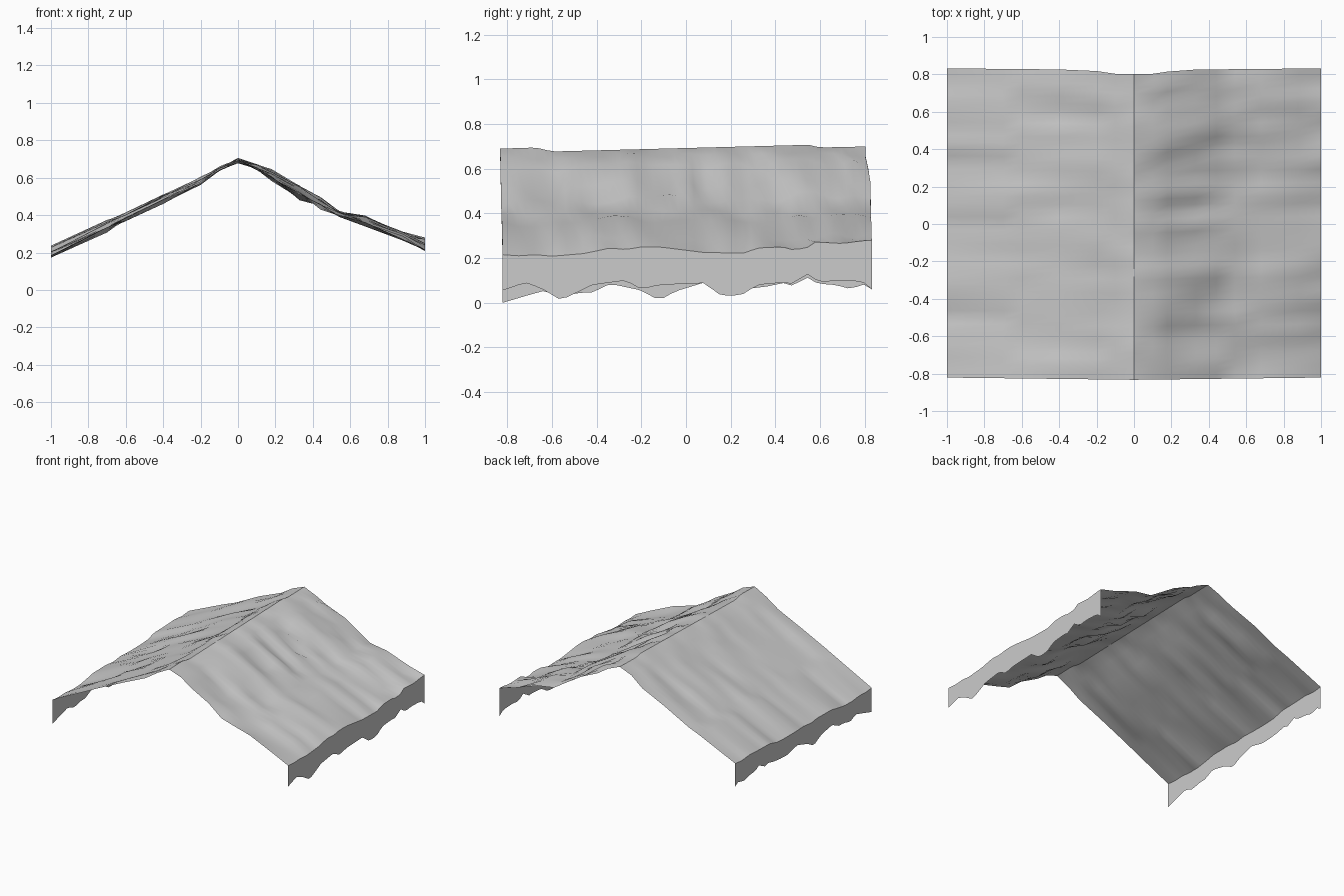
import bpy, bmesh, random, math

if "Cube" in bpy.data.objects:
    bpy.data.objects.remove(bpy.data.objects["Cube"])

random.seed(4)


def interp(pts, v):
    # piecewise linear lookup in a list of (position, value...)
    if v <= pts[0][0]:
        return pts[0][1:]
    for a, b in zip(pts, pts[1:]):
        if v <= b[0]:
            f = (v - a[0]) / (b[0] - a[0])
            return [p + (q - p) * f for p, q in zip(a[1:], b[1:])]
    return pts[-1][1:]


# slope profiles: distance from ridge, lowest height, highest height
LEFT = [(0.1, .635, .66), (0.2, .555, .605), (0.4, .46, .51), (0.6, .365, .415), (0.7, .305, .375), (1, .165, .245)]
RIGHT = [(0.1, .64, .68), (0.18, .56, .655), (0.33, .475, .57), (0.44, .42, .51), (0.54, .385, .43),
         (0.68, .335, .405), (0.88, .25, .325), (1, .21, .28)]
# ridge line and how high each slope lies along y (0 lowest, 1 highest)
RIDGE = [(-.83, .69), (-.67, .695), (-.6, .677), (.55, .707), (.6, .695), (.83, .70)]
LEFT_LIE = [(-.83, .35), (-.6, .2), (-.3, .35), (0, .5), (.3, .6), (.6, .75), (.83, .95)]
RIGHT_LIE = [(-.83, .2), (-.6, .3), (-.3, .6), (0, .5), (.25, .4), (.5, .65), (.65, .7), (.83, .6)]
RIGHT_EAVE = [(-.82, .215), (-.75, .21), (-.67, .215), (-.6, .208), (-.46, .22), (-.4, .232), (-.34, .245),
              (-.27, .238), (-.2, .25), (-.12, .25), (0, .235), (.08, .225), (.26, .222), (.32, .245),
              (.43, .25), (.48, .237), (.54, .245), (.58, .272), (.7, .265), (.77, .275), (.82, .28)]
# ragged lower edges of the hanging flaps
RIGHT_RAG = [(-.82, .055), (-.72, .09), (-.65, .065), (-.56, .012), (-.48, .05), (-.42, .08), (-.27, .1),
             (-.2, .06), (-.12, .08), (.08, .088), (.16, .03), (.25, .035), (.32, .08), (.43, .09),
             (.48, .085), (.54, .13), (.6, .09), (.67, .1), (.79, .095), (.83, .06)]
LEFT_RAG = [(-.82, 0), (-.72, .03), (-.63, .055), (-.56, .025), (-.48, .045), (-.42, .045), (-.34, .085),
            (-.27, .07), (-.2, .055), (-.12, .01), (-.05, .05), (.08, .09), (.2, .06), (.3, .065),
            (.38, .075), (.43, .09), (.48, .075), (.54, .115), (.59, .085), (.67, .08), (.74, .06), (.79, .085),
            (.83, .06)]
ROWS = 46


def row_y(x, f):
    # ends bow slightly; the back end dips in at the ridge
    front = -.833 + .012 * abs(x)
    back = interp([(0.1, .803), (.25, .825), (1, .832)], abs(x))[0]
    return front + (back - front) * f


def build(name, cols, angle=60):
    bm = bmesh.new()
    grid = [[bm.verts.new(p) for p in col] for col in cols]
    for a, b in zip(grid, grid[1:]):
        for j in range(len(a) - 1):
            bm.faces.new((a[j], b[j], b[j + 1], a[j + 1]))
    me = bpy.data.meshes.new(name)
    bm.to_mesh(me)
    bm.free()
    ob = bpy.data.objects.new(name, me)
    bpy.context.collection.objects.link(ob)
    bpy.ops.object.select_all(action='DESELECT')
    bpy.context.view_layer.objects.active = ob
    ob.select_set(True)
    bpy.ops.object.shade_smooth_by_angle(angle=math.radians(angle))
    return ob


def slope_column(side, d, lo, hi):
    lie = RIGHT_LIE if side > 0 else LEFT_LIE
    knots = [(-.83 + .083 * i, random.uniform(-.28, .28)) for i in range(21)]
    col = []
    for j in range(ROWS + 1):
        y = row_y(d, j / ROWS)
        t = interp(lie, y)[0] + interp(knots, y)[0] * (.6 if d == 1 else 1)
        z = lo + (hi - lo) * min(1, max(0, t))
        if side > 0 and d == 1:
            z = interp(RIGHT_EAVE, y)[0]
        col.append((side * d, y, z))
    return col


# two roof slopes meeting in a crisp ridge
left = [slope_column(-1, *p) for p in reversed(LEFT)]
right = [slope_column(1, *p) for p in RIGHT]
ridge = [(0, row_y(0, j / ROWS), interp(RIDGE, row_y(0, j / ROWS))[0]) for j in range(ROWS + 1)]
build("left_slope", left + [ridge])
build("right_slope", [ridge] + right)

# ragged flaps hanging from both eaves
for name, eave, rag in (("left_flap", left[0], LEFT_RAG), ("right_flap", right[-1], RIGHT_RAG)):
    hem = [(x, y, interp(rag, y)[0]) for x, y, z in eave]
    build(name, [hem, eave] if eave[0][0] < 0 else [eave, hem])
